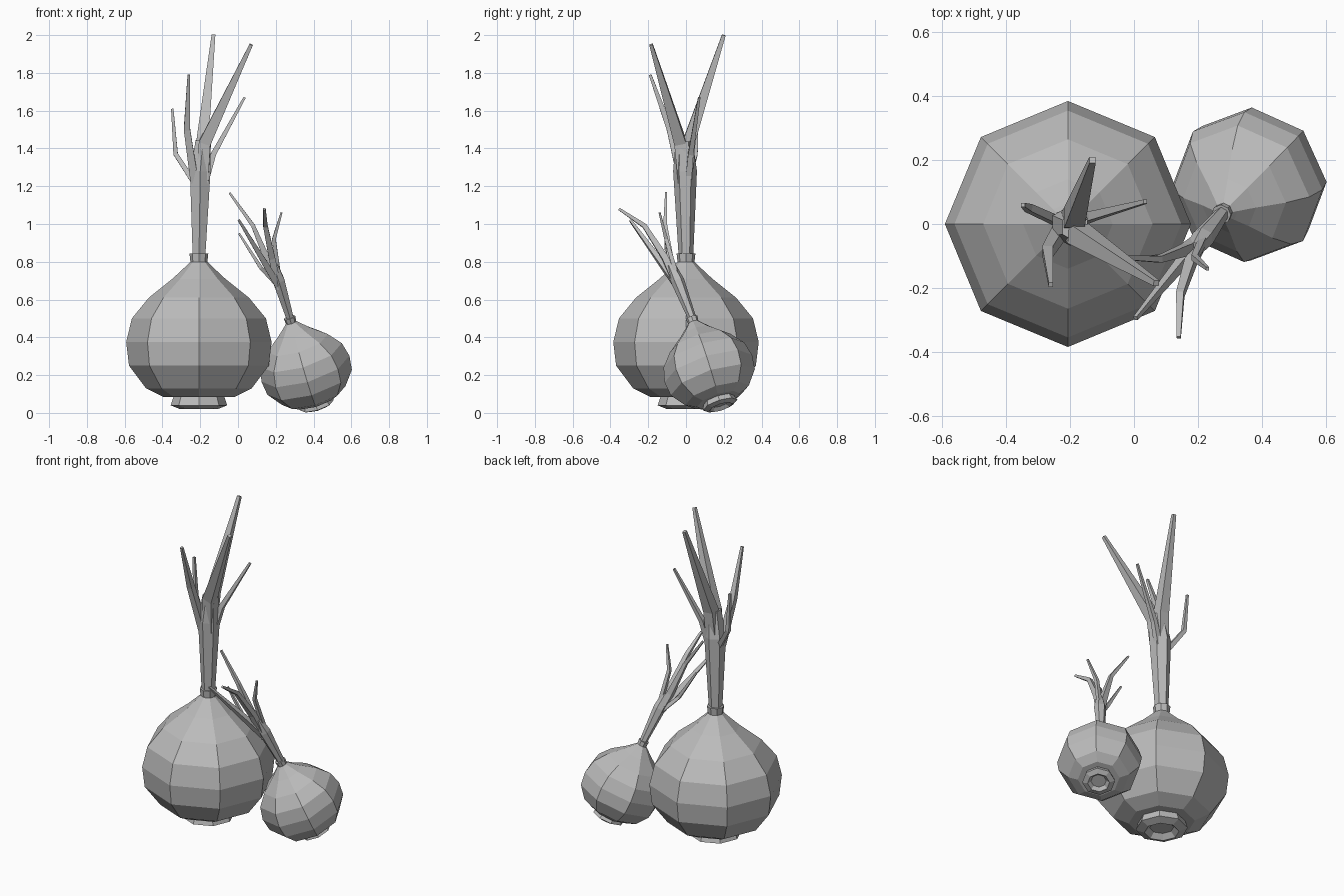
import bpy, bmesh, math
from mathutils import Vector, Matrix

cube = bpy.data.objects.get("Cube")
if cube:
    bpy.data.objects.remove(cube)

grey = bpy.data.materials.new("onion_grey")
grey.use_nodes = True
COLOUR = (0.5, 0.5, 0.5, 1)
grey.diffuse_color = COLOUR
grey.node_tree.nodes["Principled BSDF"].inputs["Base Color"].default_value = COLOUR


def finish(name, bm):
    bmesh.ops.recalc_face_normals(bm, faces=bm.faces)
    mesh = bpy.data.meshes.new(name)
    bm.to_mesh(mesh)
    bm.free()
    mesh.materials.append(grey)
    obj = bpy.data.objects.new(name, mesh)
    bpy.context.collection.objects.link(obj)
    return obj


def skin(name, rings):
    """Join rings of points into a closed flat-sided body."""
    bm = bmesh.new()
    loops = [[bm.verts.new(p) for p in ring] for ring in rings]
    n = len(loops[0])
    for a, b in zip(loops, loops[1:]):
        for i in range(n):
            j = (i + 1) % n
            bm.faces.new((a[i], a[j], b[j], b[i]))
    bm.faces.new(loops[0])
    bm.faces.new(loops[-1])
    return finish(name, bm)


def lathe(name, profile, sides=8):
    turn = [math.tau * i / sides for i in range(sides)]
    return skin(name, [[(r * math.cos(a), r * math.sin(a), z) for a in turn]
                       for r, z in profile])


def tube(name, path, widths, sides=4):
    """Tapered stalk following a bent path."""
    pts = [Vector(p) for p in path]
    rings = []
    for i, p in enumerate(pts):
        d = (pts[min(i + 1, len(pts) - 1)] - pts[max(i - 1, 0)]).normalized()
        u = d.cross(Vector((0, 1, 0))).normalized()
        v = d.cross(u)
        ring = []
        for k in range(sides):
            a = math.tau * (k + 0.5) / sides
            ring.append(p + widths[i] * (u * math.cos(a) + v * math.sin(a)))
        rings.append(ring)
    return skin(name, rings)


# Bulb outline (radius, height) from the hollow under the root to the collar
BULB = [(0.07, 0.05), (0.10, 0.02), (0.15, 0.04), (0.135, 0.085), (0.19, 0.085),
        (0.28, 0.13), (0.37, 0.25), (0.385, 0.375), (0.355, 0.50), (0.265, 0.61),
        (0.14, 0.71), (0.065, 0.78), (0.045, 0.80), (0.05, 0.845), (0.03, 0.845)]


def bulb(name, root, neck):
    root, neck = Vector(root), Vector(neck)
    axis = neck - root
    size = axis.length / 0.825
    obj = lathe(name, [(r * size, (z - 0.02) * size) for r, z in BULB])
    tilt = Vector((0, 0, 1)).rotation_difference(axis).to_matrix().to_4x4()
    obj.data.transform(Matrix.Translation(root) @ tilt)


# Large onion
bulb("large_bulb", (-0.207, 0, 0.02), (-0.207, 0, 0.845))
tube("large_stem", [(-0.207, 0, 0.80), (-0.20, -0.005, 1.28), (-0.185, -0.01, 1.44)],
     [0.037, 0.063, 0.045], 6)
LARGE_LEAVES = [
    ([(-0.19, -0.01, 1.22), (-0.175, -0.03, 1.43), (0.07, -0.185, 1.95)], [0.045, 0.045, 0.013]),
    ([(-0.20, 0.0, 1.22), (-0.187, 0.02, 1.45), (-0.13, 0.20, 2.0)], [0.045, 0.045, 0.014]),
    ([(-0.23, -0.02, 1.22), (-0.27, -0.085, 1.50), (-0.26, -0.19, 1.79)], [0.03, 0.024, 0.01]),
    ([(-0.22, 0.0, 1.20), (-0.33, 0.05, 1.37), (-0.348, 0.06, 1.61)], [0.02, 0.017, 0.009]),
    ([(-0.18, 0.01, 1.20), (-0.13, 0.025, 1.37), (0.035, 0.07, 1.67)], [0.025, 0.02, 0.009]),
]

# Small onion leaning against it
bulb("small_bulb", (0.42, 0.185, 0.03), (0.273, 0.03, 0.505))
tube("small_stem", [(0.285, 0.045, 0.47), (0.215, -0.045, 0.70), (0.19, -0.08, 0.78)],
     [0.02, 0.036, 0.025], 6)
SMALL_LEAVES = [
    ([(0.22, -0.04, 0.66), (0.165, -0.08, 0.79), (0.08, -0.11, 0.99), (-0.045, -0.105, 1.165)],
     [0.025, 0.025, 0.015, 0.008]),
    ([(0.21, -0.05, 0.68), (0.18, -0.11, 0.82), (0.145, -0.22, 0.99), (0.14, -0.355, 1.08)],
     [0.025, 0.024, 0.017, 0.009]),
    ([(0.21, -0.05, 0.68), (0.15, -0.12, 0.78), (0.005, -0.295, 1.02)], [0.025, 0.022, 0.009]),
    ([(0.225, -0.03, 0.66), (0.19, -0.105, 0.92), (0.23, -0.14, 1.06)], [0.018, 0.014, 0.007]),
    ([(0.225, -0.03, 0.66), (0.12, -0.10, 0.77), (0.005, -0.11, 0.95)], [0.018, 0.014, 0.007]),
]
for size, leaves in (("large", LARGE_LEAVES), ("small", SMALL_LEAVES)):
    for number, (path, widths) in enumerate(leaves, 1):
        tube(f"{size}_leaf_{number}", path, widths)
